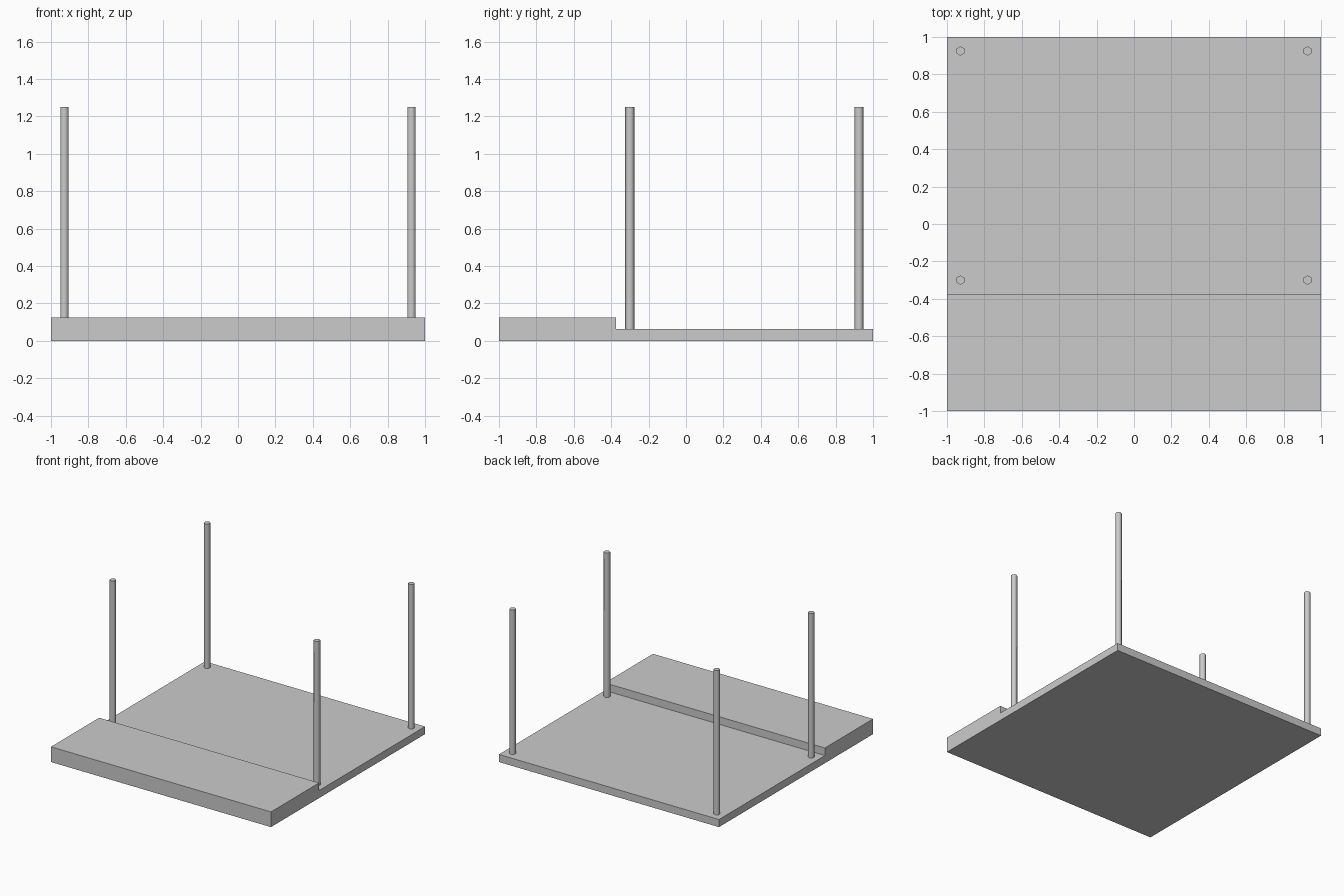
import bpy
import bmesh
import math

if "Cube" in bpy.data.objects:
    bpy.data.objects.remove(bpy.data.objects["Cube"])

FLOOR_Z, STEP_Z, STEP_Y = 0.0625, 0.125, -0.375
POLE_R, POLE_TOP = 0.025, 1.25

# Stepped base: side profile (y, z) extruded along x
profile = [(-1, 0), (1, 0), (1, FLOOR_Z), (STEP_Y, FLOOR_Z), (STEP_Y, STEP_Z), (-1, STEP_Z)]
bm = bmesh.new()
face = bm.faces.new([bm.verts.new((-1, y, z)) for y, z in profile])
ext = bmesh.ops.extrude_face_region(bm, geom=[face])
moved = [v for v in ext["geom"] if isinstance(v, bmesh.types.BMVert)]
bmesh.ops.translate(bm, verts=moved, vec=(2, 0, 0))
bmesh.ops.recalc_face_normals(bm, faces=bm.faces[:])
mesh = bpy.data.meshes.new("stepped_base")
bm.to_mesh(mesh)
bm.free()
bpy.context.collection.objects.link(bpy.data.objects.new("stepped_base", mesh))


# Hexagonal corner poles standing on the lower floor
def pole(name, x, y):
    bpy.ops.mesh.primitive_cylinder_add(
        vertices=6, radius=POLE_R, depth=POLE_TOP - FLOOR_Z,
        location=(x, y, (POLE_TOP + FLOOR_Z) / 2))
    bpy.context.object.name = name
    bpy.ops.object.shade_smooth_by_angle(angle=math.radians(65))


for side, x in (("left", -0.928), ("right", 0.928)):
    for end, y in (("front", -0.30), ("back", 0.925)):
        pole(f"{end}_{side}_pole", x, y)
